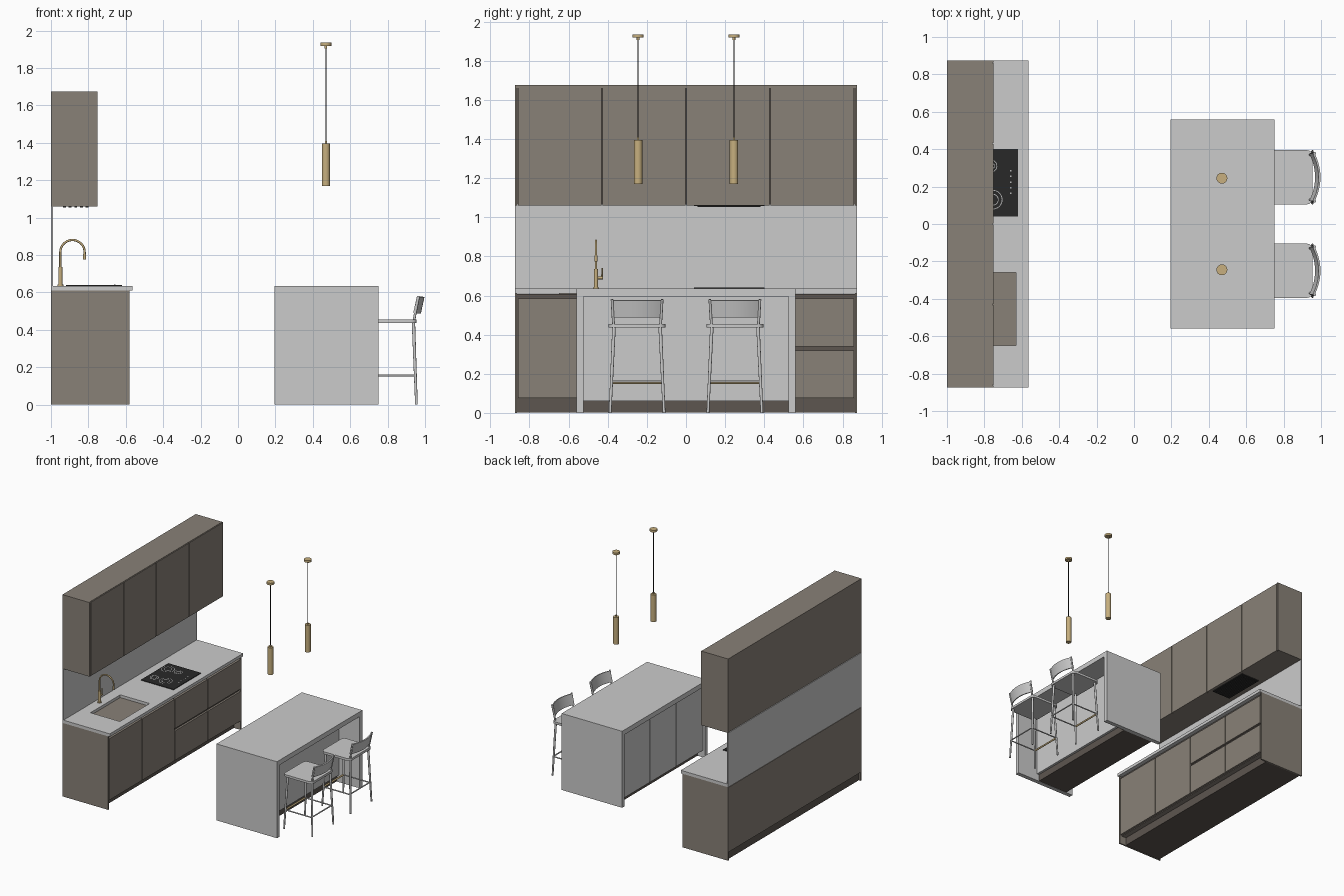
import bpy, bmesh, math
from mathutils import Vector

cube = bpy.data.objects.get("Cube")
if cube:
    bpy.data.objects.remove(cube, do_unlink=True)


def material(name, r, g, b):
    m = bpy.data.materials.new(name)
    m.use_nodes = True
    m.diffuse_color = (r, g, b, 1)
    m.node_tree.nodes["Principled BSDF"].inputs["Base Color"].default_value = (r, g, b, 1)
    return m


GREY = material("light_grey", 0.6, 0.6, 0.6)
TAUPE = material("taupe", 0.25, 0.22, 0.186)
BROWN = material("dark_brown", 0.11, 0.093, 0.08)
BLACK = material("black", 0.022, 0.022, 0.022)
BRASS = material("brass", 0.57, 0.43, 0.21)
WHITE = material("marking_grey", 0.5, 0.5, 0.5)


def finish(name, bm, mat, smooth=False):
    mesh = bpy.data.meshes.new(name)
    bmesh.ops.recalc_face_normals(bm, faces=bm.faces)
    bm.to_mesh(mesh)
    bm.free()
    mesh.materials.append(mat)
    ob = bpy.data.objects.new(name, mesh)
    bpy.context.collection.objects.link(ob)
    if smooth:
        bpy.ops.object.select_all(action='DESELECT')
        ob.select_set(True)
        bpy.context.view_layer.objects.active = ob
        bpy.ops.object.shade_smooth_by_angle(angle=math.radians(40))
    return ob


def box(name, xs, ys, zs, mat, bevel=0):
    bm = bmesh.new()
    bmesh.ops.create_cube(bm, size=1)
    for v in bm.verts:
        v.co = [(r[0] + r[1]) / 2 + c * (r[1] - r[0]) for r, c in zip((xs, ys, zs), v.co)]
    if bevel:
        upright = [e for e in bm.edges if abs(e.verts[0].co.z - e.verts[1].co.z) > 0.001]
        bmesh.ops.bevel(bm, geom=upright, offset=bevel, segments=4, profile=0.5, affect='EDGES')
    return finish(name, bm, mat, bool(bevel))


def rod(name, a, b, r, mat, r2=None, sides=16):
    a, b = Vector(a), Vector(b)
    bm = bmesh.new()
    bmesh.ops.create_cone(bm, cap_ends=True, segments=sides, radius1=r,
                          radius2=r if r2 is None else r2, depth=(b - a).length)
    turn = (b - a).to_track_quat('Z', 'Y')
    for v in bm.verts:
        v.co = turn @ v.co + (a + b) / 2
    return finish(name, bm, mat, True)


def tube(name, points, r, mat):
    cu = bpy.data.curves.new(name, 'CURVE')
    cu.dimensions = '3D'
    cu.bevel_depth = r
    cu.bevel_resolution = 3
    cu.use_fill_caps = True
    sp = cu.splines.new('POLY')
    sp.points.add(len(points) - 1)
    for p, co in zip(sp.points, points):
        p.co = (*co, 1)
    cu.materials.append(mat)
    ob = bpy.data.objects.new(name, cu)
    bpy.context.collection.objects.link(ob)
    return ob


def ring(name, x, y, z, r, mat):
    bm = bmesh.new()
    n = 32
    loops = [[bm.verts.new((x + q * math.cos(k * math.tau / n), y + q * math.sin(k * math.tau / n), z))
              for k in range(n)] for q in (r, r - 0.004)]
    for k in range(n):
        j = (k + 1) % n
        bm.faces.new((loops[0][k], loops[0][j], loops[1][j], loops[1][k]))
    return finish(name, bm, mat)


END, GAP = 0.875, 0.003
SPLITS = (-0.863, -0.43, 0, 0.43, 0.863)

# Wall cabinets
box("upper_carcass", (-1, -0.766), (-0.863, 0.863), (1.065, 1.67), TAUPE)
box("upper_top_panel", (-1, -0.757), (-0.863, 0.863), (1.66, 1.675), TAUPE)
box("upper_gap_backing", (-0.766, -0.764), (-0.863, 0.863), (1.065, 1.66), BROWN)
for s in (-1, 1):
    box("upper_side_panel", (-1, -0.75), sorted((s * 0.863, s * END)), (1.06, 1.675), TAUPE)
for a, b in zip(SPLITS, SPLITS[1:]):
    box("upper_door", (-0.764, -0.75), (a + GAP, b - GAP), (1.06, 1.672), TAUPE)

# Extractor with slats under the wall cabinets
box("extractor", (-0.95, -0.78), (0.04, 0.4), (1.058, 1.068), BLACK)
for k in range(5):
    x = -0.935 + k * 0.03
    box("extractor_slat", (x, x + 0.015), (0.06, 0.38), (1.053, 1.06), BLACK)

# Base cabinets
box("base_carcass", (-1, -0.598), (-0.863, 0.863), (0.07, 0.607), TAUPE)
box("base_kick", (-0.985, -0.64), (-0.863, 0.863), (0.002, 0.07), BROWN)
box("base_handle_channel", (-0.598, -0.596), (-0.863, 0.863), (0.075, 0.607), BROWN)
for s in (-1, 1):
    box("base_side_panel", (-1, -0.58), sorted((s * 0.863, s * END)), (0, 0.61), TAUPE)
for a, b in zip(SPLITS, SPLITS[1:]):
    spans = ((0.075, 0.585),) if b <= 0 else ((0.075, 0.32), (0.34, 0.585))
    for z in spans:
        box("base_door" if b <= 0 else "base_drawer", (-0.596, -0.58), (a + GAP, b - GAP), z, TAUPE)

# Worktop around the sink opening, with splashback
TOP = (0.61, 0.635)
box("worktop_near", (-1, -0.565), (-END, -0.65), TOP, GREY)
box("worktop_far", (-1, -0.565), (-0.26, END), TOP, GREY)
box("worktop_sink_back", (-1, -0.9), (-0.65, -0.26), TOP, GREY)
box("worktop_sink_front", (-0.63, -0.565), (-0.65, -0.26), TOP, GREY)
box("sink_floor", (-0.9, -0.63), (-0.65, -0.26), (0.605, 0.612), TAUPE)
box("splashback", (-1, -0.99), (-END, END), (0.635, 1.06), GREY)

# Hob with rings and touch controls
box("hob", (-0.92, -0.62), (0.04, 0.4), (0.635, 0.64), BLACK)
for x, y, r in ((-0.755, 0.13, 0.052), (-0.765, 0.31, 0.034), (-0.86, 0.13, 0.034), (-0.86, 0.31, 0.052)):
    ring("hob_ring", x, y, 0.6408, r, WHITE)
    ring("hob_inner_ring", x, y, 0.6408, r * 0.6, WHITE)
for k in range(5):
    y = 0.16 + k * 0.03
    box("hob_control", (-0.664, -0.656), (y, y + 0.008), (0.639, 0.6408), WHITE)

# Tap
TY = -0.46
rod("tap_base", (-0.95, TY, 0.635), (-0.95, TY, 0.642), 0.016, BRASS)
rod("tap_body", (-0.95, TY, 0.64), (-0.95, TY, 0.735), 0.011, BRASS)
arch = [(-0.885 - 0.065 * math.cos(k * math.pi / 16), TY, 0.815 + 0.065 * math.sin(k * math.pi / 16))
        for k in range(17)]
tube("tap_spout", [(-0.95, TY, 0.73)] + arch + [(-0.82, TY, 0.79)], 0.006, BRASS)
rod("tap_nozzle", (-0.82, TY, 0.775), (-0.82, TY, 0.805), 0.008, BRASS)
rod("tap_stub", (-0.95, TY, 0.69), (-0.95, TY + 0.035, 0.69), 0.007, BRASS)
rod("tap_lever", (-0.95, TY + 0.03, 0.685), (-0.95, TY + 0.032, 0.74), 0.004, BRASS)

# Island
box("island_top", (0.195, 0.75), (-0.56, 0.56), (0.595, 0.635), GREY)
for s in (-1, 1):
    box("island_side_panel", (0.195, 0.75), sorted((s * 0.525, s * 0.56)), (0, 0.595), GREY)
box("island_body", (0.226, 0.56), (-0.525, 0.525), (0.06, 0.595), GREY)
box("island_kick", (0.26, 0.54), (-0.525, 0.525), (0.002, 0.06), BROWN)
box("island_gap_backing", (0.224, 0.226), (-0.525, 0.525), (0.065, 0.593), BROWN)
for k in (-1, 0, 1):
    box("island_door", (0.21, 0.224), (k * 0.35 - 0.172, k * 0.35 + 0.172), (0.06, 0.588), GREY)


# Bar stools
def backrest(cy):
    bm = bmesh.new()
    n = 12
    rows = []
    for z, x in ((0.488, 0.978), (0.575, 0.997)):
        rows.append([bm.verts.new((x - 0.032 * t * t, cy + 0.13 * t, z))
                     for t in (2 * k / n - 1 for k in range(n + 1))])
    for k in range(n):
        bm.faces.new((rows[0][k], rows[0][k + 1], rows[1][k + 1], rows[1][k]))
    bmesh.ops.recalc_face_normals(bm, faces=bm.faces)
    solid = bmesh.ops.solidify(bm, geom=bm.faces[:], thickness=0.01)
    return finish("stool_backrest", bm, GREY, True)


for cy in (-0.25, 0.25):
    box("stool_seat", (0.69, 0.955), (cy - 0.145, cy + 0.145), (0.436, 0.455), GREY, 0.03)
    backrest(cy)
    for s in (-1, 1):
        foot, top, mid = cy + s * 0.138, cy + s * 0.118, cy + s * 0.131
        rod("stool_front_leg", (0.695, foot, 0), (0.715, top, 0.44), 0.007, GREY, 0.009)
        rod("stool_back_leg", (0.954, foot, 0), (0.938, top, 0.44), 0.007, GREY, 0.009)
        tube("stool_back_post", [(0.938, top, 0.43), (0.948, cy + s * 0.123, 0.49),
                                 (0.966, cy + s * 0.128, 0.58)], 0.007, GREY)
        rod("stool_side_rail", (0.702, mid, 0.155), (0.948, mid, 0.155), 0.005, GREY)
    rod("stool_back_rail", (0.948, cy - 0.131, 0.16), (0.948, cy + 0.131, 0.16), 0.005, GREY)
    rod("stool_footrest", (0.702, cy - 0.131, 0.155), (0.702, cy + 0.131, 0.155), 0.007, BRASS)

# Pendant lamps
for y in (-0.245, 0.245):
    rod("pendant_shade", (0.47, y, 1.17), (0.47, y, 1.395), 0.022, BRASS, sides=32)
    rod("pendant_neck", (0.47, y, 1.39), (0.47, y, 1.408), 0.006, BRASS)
    rod("pendant_cord", (0.47, y, 1.4), (0.47, y, 1.92), 0.0025, BLACK, sides=8)
    rod("pendant_ferrule", (0.47, y, 1.905), (0.47, y, 1.92), 0.007, BRASS)
    rod("pendant_canopy", (0.47, y, 1.918), (0.47, y, 1.935), 0.029, BRASS, sides=32)
